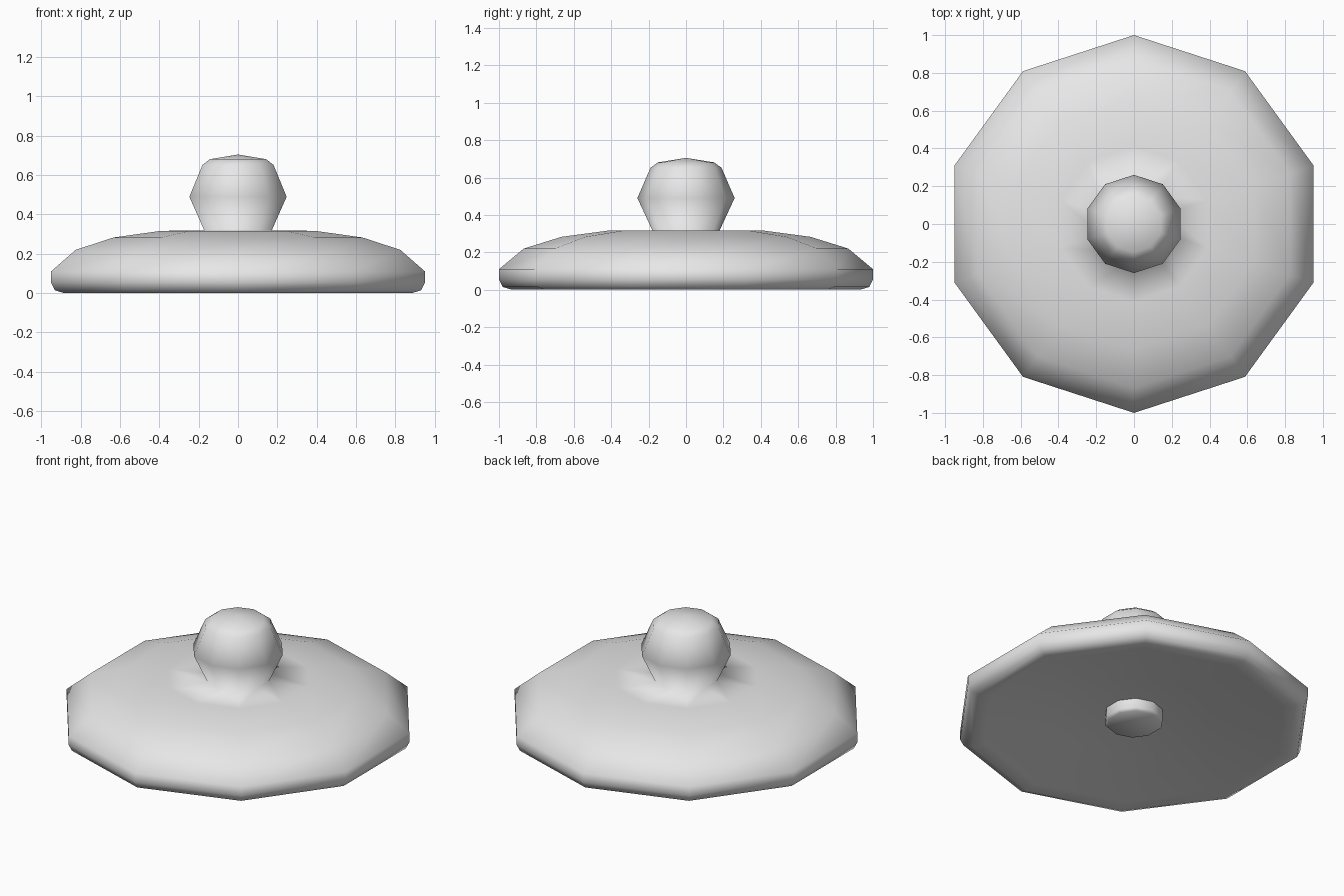
import bpy, bmesh, math

SIDES = 10

cube = bpy.data.objects.get("Cube")
if cube:
    bpy.data.objects.remove(cube, do_unlink=True)

grey = bpy.data.materials.new("light_grey")
grey.use_nodes = True
colour = (0.8, 0.8, 0.8, 1)
grey.diffuse_color = colour
grey.node_tree.nodes["Principled BSDF"].inputs["Base Color"].default_value = colour


def lathe(name, profile):
    """Turn a (radius, height) profile round z; radius 0 makes a pole."""
    bm = bmesh.new()
    rings = []
    for r, z in profile:
        if r == 0:
            rings.append([bm.verts.new((0, 0, z))] * SIDES)
        else:
            angles = [math.pi / 2 + math.tau * i / SIDES for i in range(SIDES)]
            rings.append([bm.verts.new((r * math.cos(a), r * math.sin(a), z)) for a in angles])
    for low, high in zip(rings, rings[1:]):
        for i in range(SIDES):
            j = (i + 1) % SIDES
            corners = [low[i], low[j], high[j], high[i]]
            bm.faces.new(list(dict.fromkeys(corners)))
    bmesh.ops.recalc_face_normals(bm, faces=bm.faces)
    for face in bm.faces:
        face.smooth = True
    mesh = bpy.data.meshes.new(name)
    bm.to_mesh(mesh)
    bm.free()
    mesh.materials.append(grey)
    obj = bpy.data.objects.new(name, mesh)
    bpy.context.collection.objects.link(obj)
    return obj


# Shallow hollow underside, rounded rim, domed top and waisted knob
underside = [(0, 0.1), (0.45, 0.065), (0.86, 0.01)]
rim = [(0.93, 0), (0.98, 0.015), (1, 0.055), (1, 0.11)]
dome = [(0.868, 0.22), (0.665, 0.283), (0.41, 0.317)]
knob = [(0.18, 0.318), (0.26, 0.49), (0.19, 0.652), (0.15, 0.681), (0, 0.705)]
lathe("lid_with_knob", underside + rim + dome + knob)

# Short peg under the middle, end of the knob's shank
peg = lathe("underside_peg", [(0, 0.015), (0.15, 0.015), (0.165, 0.03), (0.165, 0.12), (0, 0.12)])
bpy.ops.object.select_all(action="DESELECT")
peg.select_set(True)
bpy.context.view_layer.objects.active = peg
bpy.ops.object.shade_smooth_by_angle(angle=math.radians(50))
